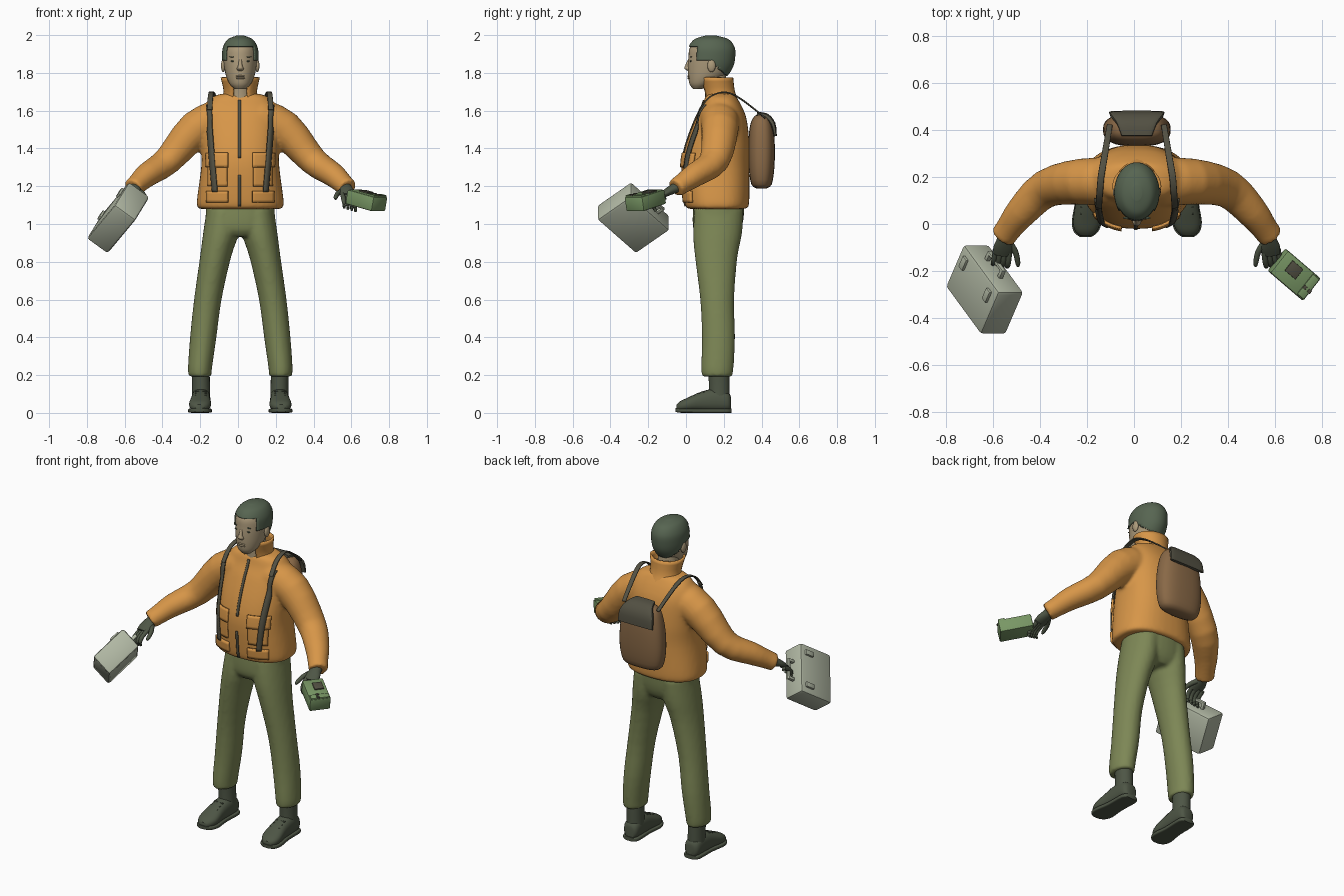
import bpy, bmesh, math
from mathutils import Vector, Matrix

if "Cube" in bpy.data.objects:
    bpy.data.objects.remove(bpy.data.objects["Cube"])

MID = 0.012  # the body's plane of symmetry
X, Y, Z = Vector((1, 0, 0)), Vector((0, 1, 0)), Vector((0, 0, 1))


def material(name, *rgb):
    m = bpy.data.materials.new(name)
    m.use_nodes = True
    m.diffuse_color = (*rgb, 1)
    m.node_tree.nodes["Principled BSDF"].inputs["Base Color"].default_value = (*rgb, 1)
    return m


ORANGE = material("orange cloth", .68, .305, .065)
OLIVE = material("olive cloth", .205, .242, .092)
HAIR = material("dark green hair", .095, .13, .083)
LEATHER = material("dark leather", .076, .092, .06)
SKIN = material("skin", .42, .33, .2)
BROWN = material("brown canvas", .25, .14, .062)
STRAP = material("dark webbing", .085, .08, .055)
CASE = material("pale grey", .44, .48, .37)
GREEN = material("device green", .19, .31, .13)


def spline(rows, k):
    """Smooth in-between rows through the given ones."""
    out = []
    for i in range(len(rows) - 1):
        a, b, c, d = (rows[max(i - 1, 0)], rows[i], rows[i + 1], rows[min(i + 2, len(rows) - 1)])
        for j in range(k):
            t = j / k
            out.append([q + t * (r - p) / 2 + t * t * (p - 2.5 * q + 2 * r - s / 2)
                        + t ** 3 * (1.5 * (q - r) + (s - p) / 2)
                        for p, q, r, s in zip(a, b, c, d)])
    return out + [list(rows[-1])]


def loft(bm, rows, axes=(X, Y), p=2, n=24, k=3, gap=0):
    """Skin over rounded sections (x, y, z, radius, radius); axes None follows the path."""
    rows = spline(rows, k)
    cs = [Vector(r[:3]) for r in rows]
    rings = []
    for i, r in enumerate(rows):
        if axes:
            u, v = axes
        else:
            t = (cs[min(i + 1, len(cs) - 1)] - cs[max(i - 1, 0)]).normalized()
            u = t.cross(Z).normalized()
            v = u.cross(t)
        ring = []
        for j in range(n + (gap > 0)):
            a = -math.pi / 2 + gap + j * (2 * math.pi - 2 * gap) / n
            co, si = (math.copysign(abs(f) ** (2 / p), f) for f in (math.cos(a), math.sin(a)))
            ring.append(bm.verts.new(cs[i] + u * co * max(r[3], .001) + v * si * max(r[4], .001)))
        rings.append(ring)
    for a, b in zip(rings, rings[1:]):
        for j in range(n):
            h = (j + 1) % len(a)
            bm.faces.new((a[j], a[h], b[h], b[j]))
    if not gap:
        bm.faces.new(rings[0])
        bm.faces.new(rings[-1])


def blob(bm, centre, size):
    m = Matrix.Translation(centre) @ Matrix.Diagonal((*size, 1))
    bmesh.ops.create_uvsphere(bm, u_segments=16, v_segments=10, radius=1, matrix=m)


def box(bm, centre, a, b, c, bevel):
    """Rounded box spanned by three edge vectors."""
    m = Matrix((a, b, c)).transposed().to_4x4()
    part = bmesh.new()
    bmesh.ops.create_cube(part, size=1, matrix=Matrix.Translation(centre) @ m)
    bmesh.ops.bevel(part, geom=part.edges[:], offset=bevel, segments=2, profile=.5, affect='EDGES')
    me = bpy.data.meshes.new("part")
    part.to_mesh(me)
    bm.from_mesh(me)
    bpy.data.meshes.remove(me)


def finish(name, bm, mat, recalc=True):
    if recalc:
        bmesh.ops.recalc_face_normals(bm, faces=bm.faces)
    me = bpy.data.meshes.new(name)
    bm.to_mesh(me)
    bm.free()
    me.materials.append(mat)
    o = bpy.data.objects.new(name, me)
    bpy.context.collection.objects.link(o)
    bpy.ops.object.select_all(action='DESELECT')
    o.select_set(True)
    bpy.context.view_layer.objects.active = o
    bpy.ops.object.shade_smooth_by_angle(angle=math.radians(42))
    return o


def fuse(o, voxel):
    r = o.modifiers.new("fuse", 'REMESH')
    r.mode, r.voxel_size, r.use_smooth_shade = 'VOXEL', voxel, True
    s = o.modifiers.new("soften", 'SMOOTH')
    s.factor, s.iterations = .5, 5


def mirrored(s, rows):
    return [(MID + s * r[0], *r[1:]) for r in rows]


# Jacket: body and both sleeves fused
bm = bmesh.new()
loft(bm, [(MID, .165, 1.08, .222, .158), (MID, .163, 1.12, .23, .172), (MID, .157, 1.3, .207, .178),
          (MID, .168, 1.42, .205, .168), (MID, .185, 1.55, .202, .137), (MID, .19, 1.62, .19, .107),
          (MID, .185, 1.668, .155, .085), (MID, .185, 1.69, .1, .07)], p=2.4, n=40, k=4)
for s in (1, -1):
    loft(bm, mirrored(s, [(.09, .175, 1.56, .105, .108), (.235, .18, 1.5, .098, .1), (.385, .15, 1.335, .082, .075),
                          (.49, .05, 1.262, .068, .064), (.54, -.015, 1.217, .057, .054),
                          (.57, -.055, 1.19, .055, .05)]), axes=None)
jacket = finish("jacket", bm, ORANGE)
fuse(jacket, .011)

# Collar standing open at the front
bm = bmesh.new()
loft(bm, [(MID, .19, 1.65, .1, .09), (MID, .175, 1.7, .088, .084), (MID, .16, 1.775, .104, .09)], gap=.45)
finish("collar", bm, ORANGE).modifiers.new("cloth", 'SOLIDIFY').thickness = .012

# Trousers: hips and both legs fused
bm = bmesh.new()
loft(bm, [(MID, .175, 1.12, .18, .135), (MID, .17, 1.03, .183, .135), (MID, .165, .97, .17, .125),
          (MID, .165, .935, .1, .1)], p=2.3, n=32)
for s in (1, -1):
    loft(bm, mirrored(s, [(.09, .175, 1.08, .088, .13), (.103, .167, .95, .094, .13), (.132, .16, .82, .082, .112),
                          (.172, .165, .6, .073, .09), (.196, .172, .4, .07, .088), (.213, .166, .24, .064, .086),
                          (.213, .165, .192, .06, .08)]))
fuse(finish("trousers", bm, OLIVE), .011)

# Shoes with soles, laces and ankle shafts
for s, side in ((1, "left"), (-1, "right")):
    bm = bmesh.new()
    loft(bm, mirrored(s, [(.205, .238, .05, .028, .035), (.207, .22, .06, .046, .052), (.208, .16, .068, .05, .062),
                          (.21, .08, .06, .052, .052), (.213, .01, .045, .058, .036), (.216, -.03, .036, .046, .026),
                          (.217, -.05, .03, .024, .014)]), axes=(X, Z), p=2.4)
    loft(bm, mirrored(s, [(.207, .176, .08, .048, .055), (.208, .176, .15, .047, .055),
                          (.21, .174, .23, .048, .056)]))
    for i in range(3):
        loft(bm, mirrored(s, [(.18, .045 + .025 * i, .09 + .011 * i, .005, .005),
                              (.24, .045 + .025 * i, .09 + .011 * i, .005, .005)]), axes=(Y, Z), n=8)
    loft(bm, mirrored(s, [(.205, .242, .012, .03, .012), (.207, .215, .012, .052, .012), (.21, .1, .012, .052, .012),
                          (.213, .01, .012, .063, .012), (.216, -.035, .013, .05, .012),
                          (.217, -.055, .015, .024, .01)]), axes=(X, Z), p=5, n=32)
    finish(side + "_shoe", bm, LEATHER)

# Gloved hands: palm, four curled fingers, thumb
for s, side in ((1, "left"), (-1, "right")):
    bm = bmesh.new()
    loft(bm, mirrored(s, [(.55, -.025, 1.205, .034, .03), (.56, -.065, 1.187, .033, .026),
                          (.566, -.1, 1.168, .042, .021), (.57, -.13, 1.15, .038, .015)]), axes=None)
    for i in range(4):
        x = .54 + .02 * i
        y = -.12 + .004 * i
        loft(bm, mirrored(s, [(x, y, 1.16 - .006 * i, .012, .012), (x + .006, y - .045, 1.135 - .006 * i, .012, .012),
                              (x + .01, y - .06, 1.105 - .006 * i, .01, .01),
                              (x + .01, y - .05, 1.085 - .006 * i, .007, .007)]), axes=None, n=10)
    loft(bm, mirrored(s, [(.54, -.08, 1.175, .015, .015), (.515, -.12, 1.16, .013, .013),
                          (.505, -.165, 1.14, .011, .011), (.505, -.18, 1.132, .005, .005)]), axes=None, n=10)
    finish(side + "_glove", bm, LEATHER)

# Head, neck, ears, nose and lips
skull = [(MID, .062, 1.716, .03, .026), (MID, .08, 1.74, .055, .061), (MID, .107, 1.78, .074, .095),
         (MID, .125, 1.83, .085, .115), (MID, .133, 1.88, .09, .12), (MID, .135, 1.93, .086, .116),
         (MID, .135, 1.97, .062, .086), (MID, .132, 1.988, .02, .03)]
bm = bmesh.new()
loft(bm, skull, n=32, k=4)
loft(bm, [(MID, .17, 1.63, .075, .07), (MID, .16, 1.7, .06, .06), (MID, .15, 1.8, .058, .06)])
loft(bm, [(MID, .024, 1.88, .008, .009), (MID, .01, 1.84, .011, .014), (MID, .01, 1.823, .019, .018),
          (MID, .018, 1.81, .012, .008)], n=12)
for z in (1.772, 1.783):
    blob(bm, (MID, .018, z), (.024, .011, .006))
for s in (1, -1):
    blob(bm, (MID + s * .09, .135, 1.838), (.012, .022, .034))
finish("head", bm, SKIN)

# Eyes and brows
bm = bmesh.new()
for s in (1, -1):
    blob(bm, (MID + s * .038, .025, 1.862), (.014, .005, .004))
    blob(bm, (MID + s * .04, .026, 1.885), (.019, .005, .003))
finish("eyes_and_brows", bm, HAIR)

# Hair: a slightly larger skull trimmed along the hairline
bm = bmesh.new()
loft(bm, [(x, y, 1.88 + (z - 1.88) * 1.08, a * 1.07, b * 1.06) for x, y, z, a, b in skull], n=48, k=8)


def hairline(y):
    return 1.938 if y < .055 else 1.865 if y < .13 else 1.86 - (y - .13) * .85


bald = [f for f in bm.faces if f.calc_center_median().z < hairline(f.calc_center_median().y)]
bmesh.ops.delete(bm, geom=bald, context='FACES')
finish("hair", bm, HAIR).modifiers.new("depth", 'SOLIDIFY').thickness = .008


def patch(name, mat, x_top, x_low, width, z_top, z_low, lift, thick):
    """Cloth strip laid onto the jacket front."""
    bm = bmesh.new()
    nx, nz = max(2, round(width / .012)), max(4, round((z_top - z_low) / .015))
    grid = [[bm.verts.new((x_low + (x_top - x_low) * j / nz + width * (i / nx - .5), -.2,
                           z_low + (z_top - z_low) * j / nz)) for i in range(nx + 1)] for j in range(nz + 1)]
    for a, b in zip(grid, grid[1:]):
        for i in range(nx):
            bm.faces.new((a[i], a[i + 1], b[i + 1], b[i]))
    o = finish(name, bm, mat, recalc=False)
    w = o.modifiers.new("lay", 'SHRINKWRAP')
    w.target, w.wrap_method, w.wrap_mode = jacket, 'PROJECT', 'ABOVE_SURFACE'
    w.use_project_y, w.use_positive_direction, w.offset = True, True, lift
    t = o.modifiers.new("cloth", 'SOLIDIFY')
    t.thickness, t.offset = thick, 0


# Zip, pockets and front straps
patch("zip_upper", STRAP, MID - .004, MID - .004, .014, 1.655, 1.35, .003, .006)
patch("zip_lower", STRAP, MID - .004, MID - .004, .014, 1.26, 1.095, .003, .006)
for s, side in ((1, "left"), (-1, "right")):
    x = MID + s * .118
    patch(side + "_pocket", ORANGE, x, x, .1, 1.36, 1.2, .004, .01)
    patch(side + "_pocket_flap", ORANGE, x, x, .11, 1.375, 1.3, .01, .012)
    patch(side + "_hem_flap", ORANGE, x, x, .11, 1.175, 1.115, .006, .014)
    patch(side + "_front_strap", STRAP, MID + s * .162, MID + s * .128, .026, 1.62, 1.17, .016, .008)
    bm = bmesh.new()
    loft(bm, mirrored(s, [(.162, .07, 1.605, .014, .004), (.158, .125, 1.672, .014, .004),
                          (.152, .2, 1.698, .014, .004), (.14, .27, 1.675, .014, .004),
                          (.125, .36, 1.61, .013, .004), (.115, .42, 1.56, .012, .004)]), axes=None, n=12, p=4)
    finish(side + "_shoulder_strap", bm, STRAP)

# Backpack and its top flap
bm = bmesh.new()
loft(bm, [(MID, .4, 1.188, .085, .025), (MID, .4, 1.21, .125, .054), (MID, .4, 1.3, .143, .068),
          (MID, .4, 1.42, .139, .07), (MID, .4, 1.52, .12, .061), (MID, .4, 1.565, .095, .042),
          (MID, .4, 1.583, .05, .018)], p=2.6, n=32)
finish("backpack", bm, BROWN)
bm = bmesh.new()
loft(bm, [(MID, .375, 1.583, .065, .01), (MID, .425, 1.572, .085, .014), (MID, .46, 1.53, .112, .014),
          (MID, .473, 1.465, .118, .008)], axes=None, p=4, n=24)
finish("backpack_flap", bm, STRAP)

# Carrying case with latches and a handle
a, b, c = Vector((.15, -.205, .18)), Vector((-.077, -.18, -.125)), Vector((.11, 0, -.08))
hub = Vector((-.634, -.278, 1.033))
bm = bmesh.new()
box(bm, hub, a, b, c, .014)
for s in (-.33, .33):
    box(bm, hub - c * .53 + a * s - b * .24, a * .1, b * .25, c * .12, .004)
    box(bm, hub - b * .57 + a * s * .55, a * .06, b * .18, c * .15, .004)
box(bm, hub - b * .65, a * .42, b * .06, c * .15, .004)
finish("case", bm, CASE)

# Handheld device with screen and buttons
u, v = Vector((.14, -.12, -.04)), Vector((-.075, -.095, 0))
w = v.cross(u).normalized()
hub = Vector((.68, -.215, 1.125))
bm = bmesh.new()
box(bm, hub, u, v, w * .078, .008)
box(bm, hub + w * .04 + u * .38, u * .2, v * .9, w * .014, .004)
finish("device", bm, GREEN)
bm = bmesh.new()
box(bm, hub + w * .042 - u * .12 - v * .12, u * .32, v * .45, w * .009, .002)
for s in (.32, .46):
    box(bm, hub + w * .048 + u * s + v * .1, u * .08, v * .14, w * .009, .002)
finish("device_screen_and_buttons", bm, STRAP)
